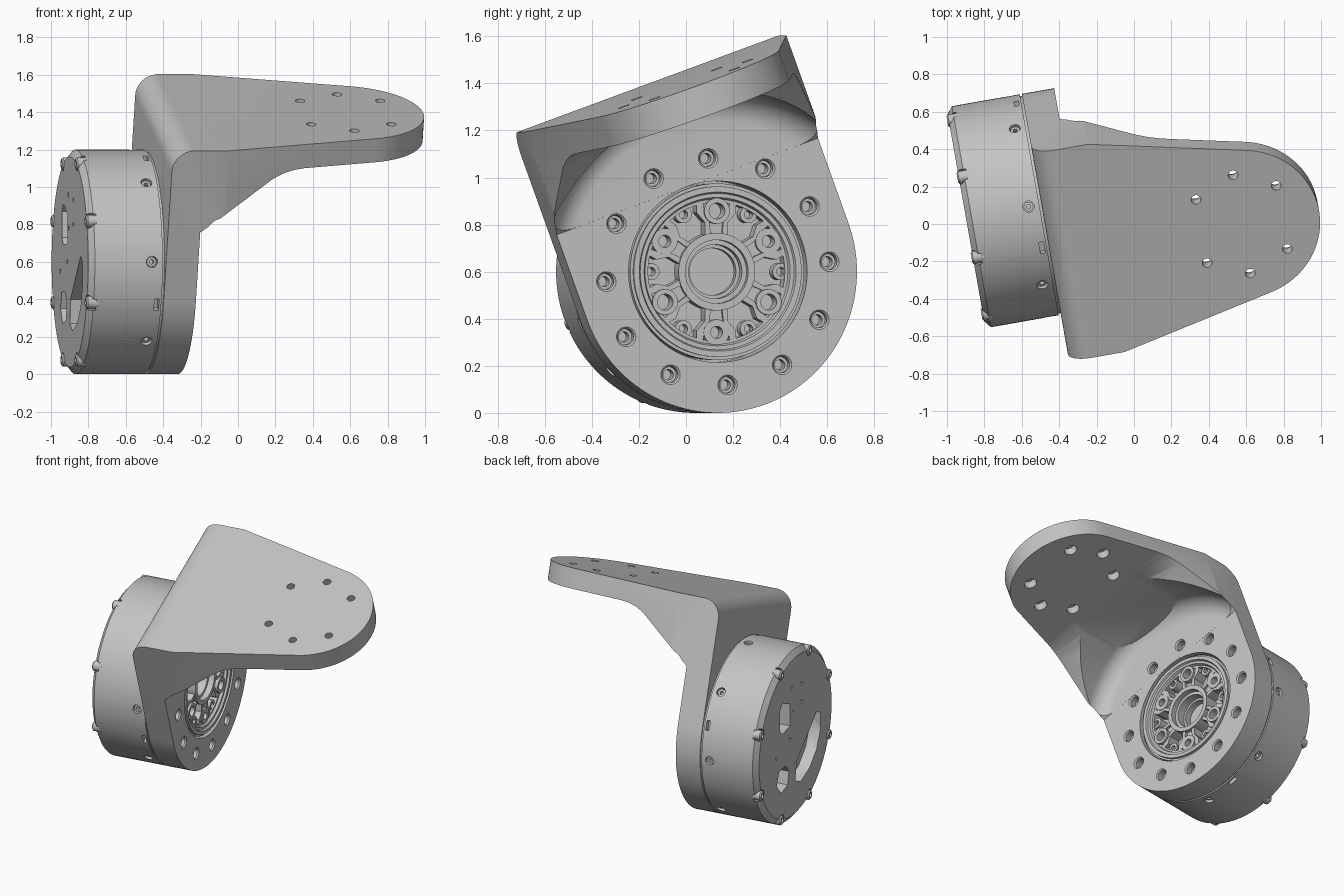
import bpy, bmesh
from math import sin, cos, pi, radians
from mathutils import Matrix

if "Cube" in bpy.data.objects:
    bpy.data.objects.remove(bpy.data.objects["Cube"])

grey = bpy.data.materials.new("machined grey")
grey.use_nodes = True
COLOUR = (0.55, 0.55, 0.55, 1)
grey.diffuse_color = COLOUR
grey.node_tree.nodes["Principled BSDF"].inputs["Base Color"].default_value = COLOUR

# Frames: x runs along the motor axis; the bracket is also rolled about it
MOTOR = Matrix.Translation((-0.495, 0.105, 0.6)) @ Matrix.Rotation(radians(10), 4, "Z")
BRACKET = MOTOR @ Matrix.Rotation(radians(20), 4, "X")
SIDE = lambda u, v, w: (u, w, v)
FRONT = lambda u, v, w: (w, u, v)
PLAN = lambda u, v, w: (u, v, w)


def lathe(bm, profile, place=Matrix(), seg=24):
    """Revolve a closed (x, radius) loop about the x axis."""
    rings = [[bm.verts.new(place @ Matrix.Rotation(2 * pi * i / seg, 4, "X")
                           @ Matrix.Translation((x, 0, r)).translation)
              for i in range(seg)] for x, r in profile]
    for a, b in zip(rings, rings[1:] + rings[:1]):
        for i in range(seg):
            j = (i + 1) % seg
            bm.faces.new((a[i], a[j], b[j], b[i]))


def prism(bm, outline, to3d, lo, hi):
    ends = [[bm.verts.new(to3d(u, v, w)) for u, v in outline] for w in (lo, hi)]
    n = len(outline)
    for e in ends:
        bm.faces.new(e)
    for i in range(n):
        j = (i + 1) % n
        bm.faces.new((ends[0][i], ends[0][j], ends[1][j], ends[1][i]))


def arc(cx, cy, r, a0, a1, n):
    return [(cx + r * cos(radians(a0 + (a1 - a0) * i / n)),
             cy + r * sin(radians(a0 + (a1 - a0) * i / n))) for i in range(n + 1)]


def rod(x0, x1, r):
    return [(x0, 0), (x0, r), (x1, r), (x1, 0)]


def tube(x0, x1, r0, r1):
    return [(x0, r0), (x0, r1), (x1, r1), (x1, r0)]


def polar(r, degrees):
    """Place at a radius and angle round the motor axis."""
    return Matrix.Translation((0, r * cos(radians(degrees)), r * sin(radians(degrees))))


def finish(name, bm, frame):
    bmesh.ops.remove_doubles(bm, verts=bm.verts, dist=1e-5)
    bmesh.ops.dissolve_degenerate(bm, edges=bm.edges, dist=1e-6)
    bmesh.ops.recalc_face_normals(bm, faces=bm.faces)
    mesh = bpy.data.meshes.new(name)
    bm.to_mesh(mesh)
    bm.free()
    ob = bpy.data.objects.new(name, mesh)
    mesh.materials.append(grey)
    bpy.context.collection.objects.link(ob)
    ob.matrix_world = frame
    return ob


def activate(ob):
    bpy.ops.object.select_all(action="DESELECT")
    ob.select_set(True)
    bpy.context.view_layer.objects.active = ob


def boolean(ob, cutter, operation="DIFFERENCE"):
    mod = ob.modifiers.new("cut", "BOOLEAN")
    mod.operation, mod.solver, mod.object = operation, "EXACT", cutter
    activate(ob)
    bpy.ops.object.modifier_apply(modifier=mod.name)
    bpy.data.objects.remove(cutter)


def smooth(ob):
    activate(ob)
    bpy.ops.object.shade_smooth_by_angle(angle=radians(28))


# Bracket: thick angle profile with a gusset, trimmed by front and plan outlines
T, TOP, UNDER = 0.175, 0.85, 0.715
bm = bmesh.new()
prism(bm, [(0, -0.7)] + arc(0.12, TOP - 0.12, 0.12, 180, 90, 10)
      + [(1.6, TOP), (1.6, UNDER), (0.74, UNDER), (0.68, 0.71), (0.62, 0.695), (0.56, 0.667),
         (0.303, 0.484), (T, 0.385), (T, -0.7)], SIDE, -0.75, 0.75)
bracket = finish("bracket", bm, BRACKET)

bm = bmesh.new()
prism(bm, [(0.6, 1)] + arc(0, 0, 0.6, 0, -180, 64) + [(-0.6, 1)], FRONT, -0.2, 2)
boolean(bracket, finish("front_outline", bm, BRACKET), "INTERSECT")

bm = bmesh.new()
prism(bm, [(-0.2, -0.715)] + arc(1.036, 0, 0.42, -77, 77, 48) + [(-0.2, 0.715)], PLAN, -1, 1)
boolean(bracket, finish("plan_outline", bm, BRACKET), "INTERSECT")

# Round clearance with a filleted foot, stopping at the underside of the top plate
bm = bmesh.new()
lathe(bm, [(T + 0.0002, 0)] + arc(T + 0.1202, 0.64, 0.12, 180, 90, 10)
      + [(1.3, 0.76), (1.3, 0)], seg=128)
clearance = finish("clearance", bm, BRACKET)
bm = bmesh.new()
prism(bm, [(-1, -1), (2, -1), (2, 1), (-1, 1)], PLAN, UNDER - 0.0002, 1.5)
boolean(clearance, finish("clearance_limit", bm, BRACKET))
boolean(bracket, clearance)

# Bore and counterbored bolt holes
bm = bmesh.new()
lathe(bm, rod(-0.1, 0.3, 0.385), seg=96)
for k in range(12):
    lathe(bm, [(0.05, 0), (0.05, 0.022), (0.12, 0.022), (0.12, 0.034), (0.165, 0.034),
               (0.18, 0.046), (0.18, 0)], polar(0.483, 15 + 30 * k))
for angle in (40, 90, 140, 220, 270, 320):
    spot = Matrix.Translation((1.036 + 0.284 * cos(radians(angle)),
                               0.284 * sin(radians(angle)), 0))
    lathe(bm, [(-0.9, 0), (-0.9, 0.026), (-0.77, 0.026), (-0.77, 0.042),
               (-0.6, 0.042), (-0.6, 0)], spot @ Matrix.Rotation(pi / 2, 4, "Y"))
boolean(bracket, finish("bracket_holes", bm, BRACKET))
smooth(bracket)

# Motor drum with a bevelled rear rim and a seam against the bracket
bm = bmesh.new()
lathe(bm, [(-0.41, 0), (-0.41, 0.562), (-0.38, 0.6), (-0.012, 0.6), (-0.012, 0.59),
           (0.002, 0.59), (0.002, 0)], seg=128)
drum = finish("motor_drum", bm, MOTOR)

bm = bmesh.new()
# side screw holes and vent slots
for k in range(8):
    turn = Matrix.Rotation(radians(45 * k), 4, "X")
    lathe(bm, rod(0.56, 0.65, 0.03), turn @ Matrix.Translation((-0.07, 0, 0))
          @ Matrix.Rotation(pi / 2, 4, "Z"))
    if k % 2 == 0:
        slot = turn @ Matrix.Rotation(radians(22.5), 4, "X")
        prism(bm, [(-0.05, -0.033), (-0.025, -0.033), (-0.025, 0.033), (-0.05, 0.033)],
              lambda u, v, w: slot @ Matrix.Translation((u, w, v)).translation, 0.56, 0.65)
    # rim screw seats
    lathe(bm, rod(-0.5, -0.365, 0.042), polar(0.57, 22.5 + 45 * k))
# connector windows in the rear face
windows = (
    [(0.08, 0.1), (0.2, 0.09), (0.24, 0.13), (0.24, 0.27), (0.2, 0.31), (0.08, 0.26)],
    [(0.12, -0.31), (0.22, -0.33), (0.29, -0.25), (0.25, -0.16), (0.15, -0.16), (0.1, -0.22)],
    [(0, -0.33), (-0.02, -0.2), (-0.33, 0.03), (-0.39, 0), (-0.39, -0.12), (-0.33, -0.24),
     (-0.22, -0.33), (-0.08, -0.37)],
)
for outline in windows:
    prism(bm, outline, FRONT, -0.5, -0.33)
# small rear pin holes
for y, z in ((0.03, 0.18), (-0.1, 0.33), (0.05, 0.36), (0.3, -0.05), (-0.1, 0.2), (0.08, 0)):
    lathe(bm, rod(-0.5, -0.38, 0.012), Matrix.Translation((0, y, z)), 12)
boolean(drum, finish("drum_cuts", bm, MOTOR))
smooth(drum)

# Rim screws with hollow heads, plus side screws
bm = bmesh.new()
for k in range(8):
    lathe(bm, [(-0.35, 0), (-0.35, 0.034), (-0.41, 0.034), (-0.418, 0.026), (-0.418, 0.016),
               (-0.39, 0.016), (-0.39, 0)], polar(0.568, 22.5 + 45 * k))
    lathe(bm, tube(0.56, 0.585, 0.012, 0.026), Matrix.Rotation(radians(45 * k), 4, "X")
          @ Matrix.Translation((-0.07, 0, 0)) @ Matrix.Rotation(pi / 2, 4, "Z"))
smooth(finish("drum_screws", bm, MOTOR))

# Output ring: stepped lip around the recessed hub
bm = bmesh.new()
lathe(bm, [(0, 0.375), (0.155, 0.375), (0.155, 0.362), (0.172, 0.362), (0.172, 0.338),
           (0.158, 0.332), (0.158, 0.315), (0.14, 0.308), (0.14, 0.295), (0, 0.295)], seg=96)
smooth(finish("output_ring", bm, MOTOR))

# Hub: floor, stepped centre ring, spokes and screw bosses
bm = bmesh.new()
lathe(bm, tube(-0.01, 0.05, 0.1, 0.3), seg=96)
lathe(bm, [(0, 0.115), (0.11, 0.115), (0.11, 0.135), (0.15, 0.135), (0.15, 0.165), (0, 0.165)],
      seg=64)
for k in range(6):
    mid = 30 + 60 * k
    big = k % 2 == 1
    lathe(bm, tube(0.02, 0.155 if big else 0.145, 0.034 if big else 0.026, 0.055),
          polar(0.258, mid))
    lathe(bm, tube(0.02, 0.13, 0.018, 0.036), polar(0.28, 60 * k))
    turn = Matrix.Rotation(radians(mid), 4, "X")
    for side in (-1, 1):
        prism(bm, [(0.155, 0.024 * side), (0.155, 0.05 * side), (0.21, 0.05 * side),
                   (0.25, 0.085 * side), (0.3, 0.085 * side), (0.3, 0.06 * side),
                   (0.26, 0.052 * side), (0.21, 0.03 * side)],
              lambda u, v, w: turn @ Matrix.Translation((w, u, v)).translation, 0.02, 0.14)
    prism(bm, [(0.15, -0.03), (0.22, -0.03), (0.22, 0.03), (0.15, 0.03)],
          lambda u, v, w: turn @ Matrix.Translation((w, u, v)).translation, 0.02, 0.12)
smooth(finish("output_hub", bm, MOTOR))
